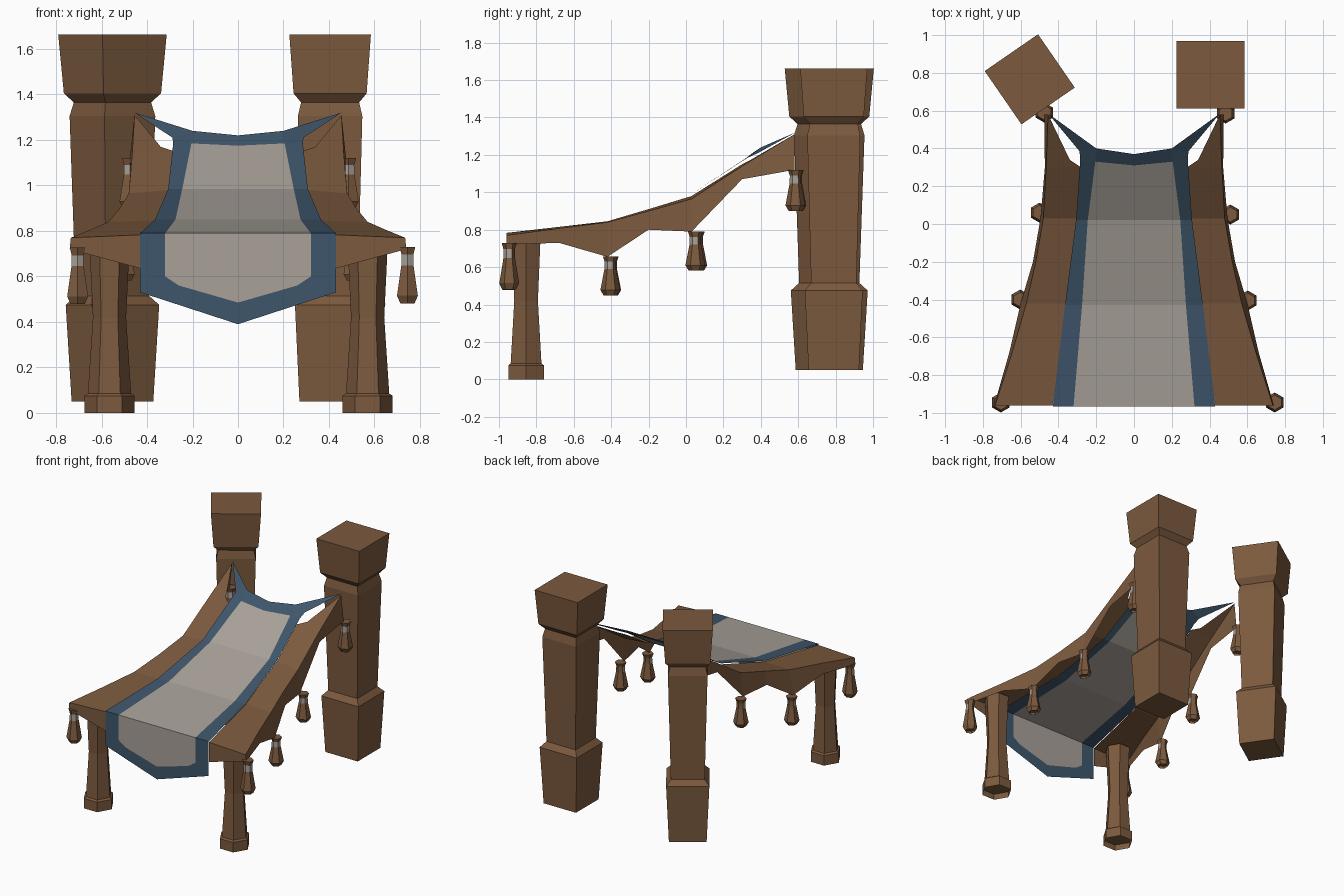
import bpy, bmesh, math
from mathutils import Vector

if "Cube" in bpy.data.objects:
    bpy.data.objects.remove(bpy.data.objects["Cube"])


def material(name, rgb):
    m = bpy.data.materials.new(name)
    lin = [((c / 255 + 0.055) / 1.055) ** 2.4 for c in rgb]
    m.diffuse_color = (*lin, 1)
    m.use_nodes = True
    m.node_tree.nodes["Principled BSDF"].inputs["Base Color"].default_value = m.diffuse_color
    return m


BROWN = material("brown", (124, 90, 62))
BLUE = material("dusty blue", (62, 86, 107))
GREY = material("warm grey", (168, 161, 153))


def finish(name, bm, mats, mirror=False):
    me = bpy.data.meshes.new(name)
    bm.to_mesh(me)
    bm.free()
    ob = bpy.data.objects.new(name, me)
    bpy.context.collection.objects.link(ob)
    for m in mats:
        me.materials.append(m)
    if mirror:
        mod = ob.modifiers.new("mirror", 'MIRROR')
        mod.use_clip = True
    return ob


def lathe(name, sides, profile, loc, angle=0, mats=(BROWN,), recess=0, band=None):
    """Stack of polygon rings (radius, z); optional hollow foot and coloured band."""
    bm = bmesh.new()
    rings = []
    for r, z in profile:
        rings.append([bm.verts.new((loc[0] + r * math.cos(angle + k * math.tau / sides),
                                    loc[1] + r * math.sin(angle + k * math.tau / sides),
                                    loc[2] + z)) for k in range(sides)])
    for i, (a, b) in enumerate(zip(rings, rings[1:])):
        for k in range(sides):
            j = (k + 1) % sides
            f = bm.faces.new((a[k], a[j], b[j], b[k]))
            f.normal_update()
            if i == band and f.normal.y < 0.3:
                f.material_index = 1
    foot = bm.faces.new(rings[0][::-1])
    bm.faces.new(rings[-1])
    if recess:
        bmesh.ops.inset_region(bm, faces=[foot], thickness=recess)
        bmesh.ops.translate(bm, verts=foot.verts, vec=(0, 0, recess * 1.5))
    bmesh.ops.recalc_face_normals(bm, faces=bm.faces)
    return finish(name, bm, mats)


def sheet(name, faces, mats):
    """Half of a cloth sheet from (material, points), mirrored across x."""
    bm = bmesh.new()
    for mi, pts in faces:
        f = bm.faces.new([bm.verts.new(p) for p in pts])
        f.material_index = mi
    bmesh.ops.remove_doubles(bm, verts=bm.verts, dist=0.0005)
    bmesh.ops.recalc_face_normals(bm, faces=bm.faces)
    return finish(name, bm, mats, mirror=True)


# Tall square back posts, the left one turned
post = [(.262, .05), (.30, .475), (.235, .515), (.275, 1.305), (.248, 1.365), (.312, 1.405), (.348, 1.663)]
for name, loc, turn, s in (("right_back_post", (.405, .79, 0), 0, 1.03),
                           ("left_back_post", (-.552, .766, 0), 34.6, .985)):
    lathe(name, 4, [(w * s / math.sqrt(2), z) for w, z in post], loc, math.radians(45 + turn))

# Hexagonal front legs with hollow feet
leg = [(.11, 0), (.11, .075), (.095, .085), (.073, .42), (.09, .775)]
for name, x in (("right_front_leg", .57), ("left_front_leg", -.565)):
    lathe(name, 6, leg, (x, -.855, 0), recess=.03)

# Brown side panels with scalloped hem: y, inner x, inner z, outer x, outer z, hem x, hem z
rows = [(-.96, .43, .783, .735, .77, .74, .72),
        (-.68, .395, .815, .645, .807, .66, .73),
        (-.42, .36, .845, .57, .84, .60, .655),
        (-.20, .33, .91, .52, .90, .535, .80),
        (.03, .303, .98, .48, .965, .495, .79),
        (.30, .28, 1.15, .465, 1.14, .472, 1.07),
        (.58, .34, 1.17, .455, 1.31, .475, 1.12)]
inner = [Vector((r[1], min(r[0], .34), r[2])) for r in rows]
outer = [Vector((r[3], r[0], r[4])) for r in rows]
hem = [Vector((r[5], r[0], r[6])) for r in rows]
faces = []
for i in range(len(rows) - 1):
    faces.append((0, (inner[i], inner[i + 1], outer[i + 1], outer[i])))
    faces.append((0, (outer[i], outer[i + 1], hem[i + 1], hem[i])))
faces.append((0, (inner[0], outer[0], hem[0], (.43, -.96, .635))))
sheet("side_canopy", faces, (BROWN,))

# Central runner: y, grey half width, blue half width, z
rows = [(-.965, .32, .43, .79), (-.43, .275, .365, .85), (.02, .245, .307, .985), (.33, .205, .285, 1.185)]
faces = []
for (y0, g0, b0, z0), (y1, g1, b1, z1) in zip(rows, rows[1:]):
    yc, zc = (y1 - .02, z1 - .01) if y1 == .33 else (y1, z1)
    faces.append((1, ((0, y0, z0), (g0, y0, z0), (g1, y1, z1), (0, yc, zc))))
    faces.append((0, ((g0, y0, z0), (b0, y0, z0), (b1, y1, z1), (g1, y1, z1))))
# Rear hem and the strap that ties to each post
center, mid, edge, tip = (0, .37, 1.22), (.2, .40, 1.24), (.288, .385, 1.21), (.455, .585, 1.32)
faces += [(0, ((0, .31, 1.175), (.205, .33, 1.185), mid, center)),
          (0, ((.205, .33, 1.185), (.285, .33, 1.185), edge, mid)),
          (0, (mid, edge, tip))]
# Hanging front flap
y, t = -.965, .79
flap = [(1, ((0, t), (.32, t), (.32, .60), (.26, .56), (0, .485))),
        (0, ((.32, t), (.43, t), (.43, .53), (.32, .60))),
        (0, ((.32, .60), (.43, .53), (0, .39), (0, .485), (.26, .56)))]
faces += [(m, [(x, y, z) for x, z in pts]) for m, pts in flap]
sheet("central_runner", faces, (BLUE, GREY))

# Tassels with a grey binding
tassel = [(.036, -.22), (.053, -.19), (.031, -.072), (.030, -.03), (.040, 0)]
spots = [(.745, -.945, .73, 1.13), (.602, -.405, .658, .95), (.51, .05, .79, .95), (.485, .585, 1.12, 1),
         (-.705, -.945, .727, 1.13), (-.602, -.40, .658, .95), (-.50, .06, .79, .95), (-.475, .59, 1.12, 1)]
for i, (x, y, z, s) in enumerate(spots):
    lathe(f"tassel_{i + 1}", 6, [(r, h * s) for r, h in tassel], (x, y, z),
          math.radians(30), (BROWN, GREY), recess=.012, band=2)
